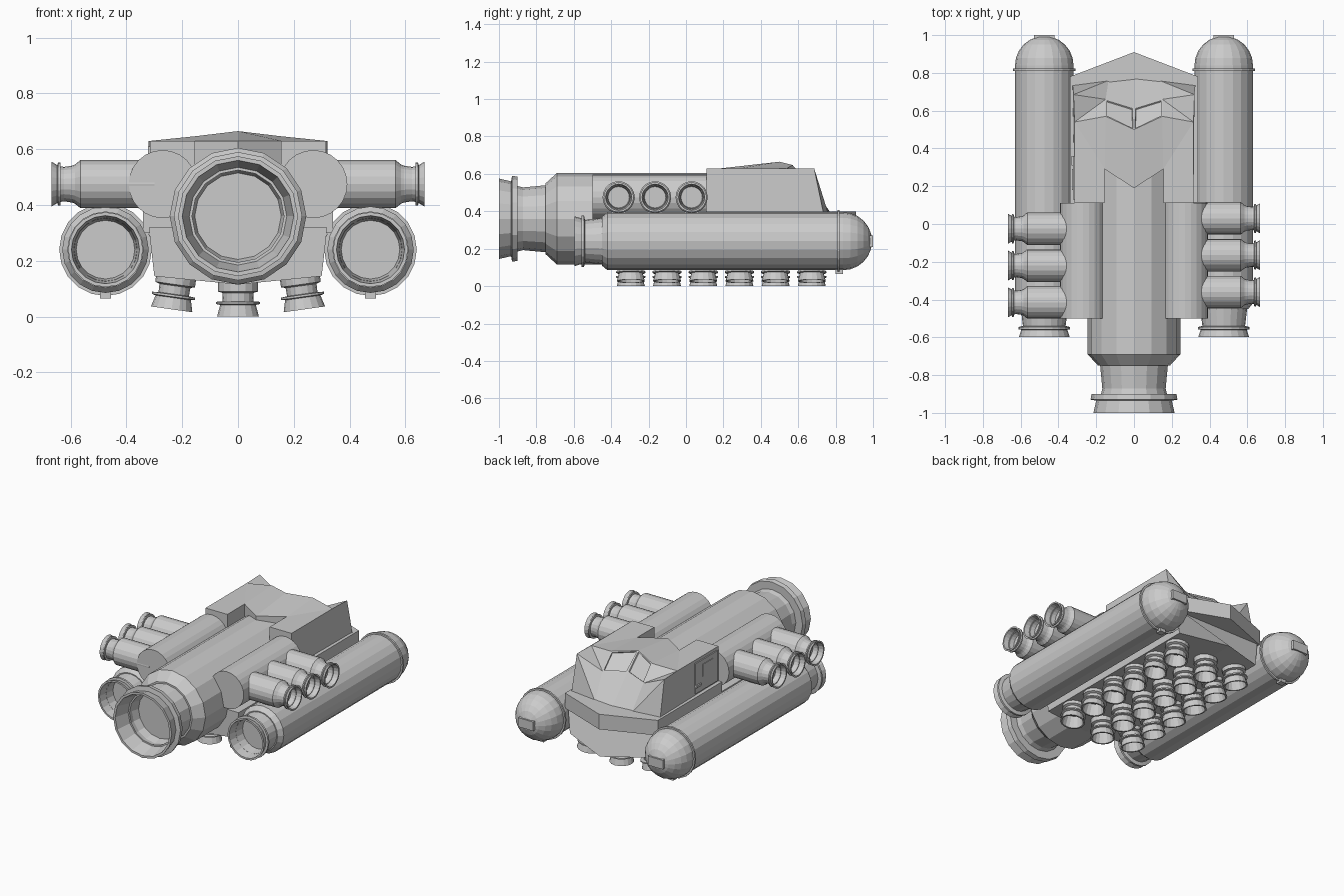
import bpy, bmesh, math
from mathutils import Vector

if "Cube" in bpy.data.objects:
    bpy.data.objects.remove(bpy.data.objects["Cube"])

hull_grey = bpy.data.materials.new("hull_grey")
hull_grey.use_nodes = True
hull_grey.diffuse_color = (0.6, 0.6, 0.6, 1)
hull_grey.node_tree.nodes["Principled BSDF"].inputs["Base Color"].default_value = (0.6, 0.6, 0.6, 1)


def finish(name, bm):
    bmesh.ops.recalc_face_normals(bm, faces=bm.faces)
    mesh = bpy.data.meshes.new(name)
    bm.to_mesh(mesh)
    bm.free()
    mesh.materials.append(hull_grey)
    obj = bpy.data.objects.new(name, mesh)
    bpy.context.collection.objects.link(obj)
    return obj


def lathe(name, profile, origin, axis, sides=16):
    """Revolve (radius, distance) pairs about an axis through origin."""
    turn = Vector((0, 0, 1)).rotation_difference(Vector(axis).normalized())
    bm = bmesh.new()
    rings = []
    for r, t in profile:
        count = sides if r else 1
        angles = [math.tau * i / sides for i in range(count)]
        rings.append([bm.verts.new(Vector(origin) + turn @ Vector(
            (r * math.cos(a), r * math.sin(a), t))) for a in angles])
    for low, high in zip(rings, rings[1:]):
        for i in range(sides):
            j = (i + 1) % sides
            quad = [low[i % len(low)], low[j % len(low)],
                    high[j % len(high)], high[i % len(high)]]
            bm.faces.new(list(dict.fromkeys(quad)))
    return finish(name, bm)


def box(name, low, high):
    bm = bmesh.new()
    bmesh.ops.create_cube(bm, size=1)
    for v in bm.verts:
        v.co = [a + (c + 0.5) * (b - a) for a, b, c in zip(low, high, v.co)]
    return finish(name, bm)


def prism(name, outline, low, high):
    """Extrude an xy outline between two heights."""
    bm = bmesh.new()
    face = bm.faces.new([bm.verts.new((x, y, low)) for x, y in outline])
    top = bmesh.ops.extrude_face_region(bm, geom=[face])["geom"]
    for v in top:
        if isinstance(v, bmesh.types.BMVert):
            v.co.z = high
    return finish(name, bm)


# Main engine with its hollow nozzle
lathe("main_engine", [(0, -0.5), (0.245, -0.5), (0.245, 0.69), (0.19, 0.75), (0, 0.75)],
      (0, 0, 0.36), (0, -1, 0))
lathe("main_nozzle", [(0, 0.74), (0.18, 0.74), (0.165, 0.9), (0.225, 0.9), (0.23, 0.93),
                      (0.2, 0.935), (0.215, 1), (0.2, 1), (0.155, 0.82), (0, 0.82)],
      (0, 0, 0.36), (0, -1, 0))

# Lower hull with pointed bow and shallow keel
prism("bow_deck", [(0, 0.91), (0.34, 0.78), (0.34, 0.11), (-0.34, 0.11), (-0.34, 0.78)], 0.3, 0.4)
bm = bmesh.new()
section = [(-0.32, 0.32), (-0.3, 0.145), (0, 0.115), (0.3, 0.145), (0.32, 0.32)]
back = [bm.verts.new((x, -0.45, z)) for x, z in section]
front = [bm.verts.new((x, 0.9 - abs(x) * 0.38, z)) for x, z in section]
bm.faces.new(back)
bm.faces.new(front)
for i in range(5):
    j = (i + 1) % 5
    bm.faces.new((back[i], back[j], front[j], front[i]))
finish("lower_hull", bm)

# Cabin: one half is listed, the other is mirrored
half = {"rear_low": (0.315, 0.11, 0.32), "rear_top": (0.315, 0.11, 0.63),
        "notch_rear": (0.155, 0.11, 0.63), "notch_rear_low": (0.155, 0.11, 0.4),
        "notch": (0.155, 0.29, 0.63), "notch_low": (0.155, 0.29, 0.4),
        "mid": (0, 0.19, 0.63), "mid_low": (0, 0.19, 0.4),
        "brow": (0.315, 0.54, 0.63), "spike": (0.32, 0.685, 0.63),
        "side_base": (0.325, 0.735, 0.39), "wall_low": (0.32, 0.735, 0.32),
        "glass_top": (0.15, 0.57, 0.647), "peak": (0, 0.5, 0.665),
        "glass_low": (0.15, 0.66, 0.55), "glass_mid": (0, 0.615, 0.565),
        "front_base": (0.135, 0.76, 0.39), "tip": (0, 0.775, 0.39)}
panels = ["rear_low rear_top brow spike side_base wall_low",
          "rear_low rear_top notch_rear notch_rear_low",
          "notch_rear notch_rear_low notch_low notch", "notch notch_low mid_low mid",
          "rear_top notch_rear notch", "rear_top notch brow", "notch glass_top brow",
          "notch mid peak glass_top", "brow glass_top glass_low", "brow glass_low spike",
          "spike glass_low front_base", "spike front_base side_base",
          "glass_low glass_mid tip front_base", "peak glass_mid glass_low glass_top"]
bm = bmesh.new()
panes = []
for side in (1, -1):
    verts = {k: bm.verts.new((x * side, y, z)) for k, (x, y, z) in half.items()}
    for names in panels:
        order = names.split()[::side]
        panes.append(bm.faces.new([verts[n] for n in order]))
bmesh.ops.remove_doubles(bm, verts=bm.verts, dist=0.0005)
bmesh.ops.recalc_face_normals(bm, faces=bm.faces)
glass = [f for f in bm.faces if all(v.co.z > 0.54 and abs(v.co.x) < 0.16 and v.co.y > 0.45
                                    for v in f.verts)]
bmesh.ops.inset_individual(bm, faces=glass, thickness=0.01, depth=0.0)
bmesh.ops.inset_individual(bm, faces=glass, thickness=0.002, depth=-0.008)
finish("cabin", bm)

# Door on the right wall
box("door", (-0.323, 0.13, 0.41), (-0.314, 0.36, 0.61))
box("door_window", (-0.327, 0.18, 0.5), (-0.32, 0.29, 0.58))
box("door_handle", (-0.332, 0.31, 0.45), (-0.32, 0.36, 0.465))

# Long side boosters with domed ends
dome = [(0.155 * math.cos(a), 0.84 + 0.155 * math.sin(a))
        for a in [math.pi / 2 * i / 6 for i in range(6)]] + [(0, 0.995)]
for name, s in (("left", 1), ("right", -1)):
    centre = (s * 0.475, 0, 0.24)
    lathe(name + "_booster", [(0, -0.45), (0.13, -0.45), (0.155, -0.42), (0.155, 0.81),
                              (0.166, 0.81), (0.166, 0.822), (0.155, 0.822)] + dome,
          centre, (0, 1, 0), 20)
    lathe(name + "_booster_nozzle", [(0, 0.44), (0.125, 0.44), (0.113, 0.54), (0.137, 0.545),
                                     (0.137, 0.558), (0.122, 0.56), (0.134, 0.597),
                                     (0.122, 0.597), (0.105, 0.48), (0, 0.48)],
          centre, (0, -1, 0), 20)
    box(name + "_dome_plate", (s * 0.475 - 0.055, 0.95, 0.21), (s * 0.475 + 0.055, 1.0, 0.27))
    box(name + "_dome_tab", (s * 0.475 - 0.02, 0.8, 0.065), (s * 0.475 + 0.02, 0.84, 0.1))

    # Mounting drum and the three sideways thrusters
    lathe(name + "_thruster_drum", [(0, -0.5), (0.122, -0.5), (0.122, 0.11), (0, 0.11)],
          (s * 0.27, 0, 0.475), (0, 1, 0), 24)
    for i in range(3):
        y = (0.03 if s > 0 else -0.025) - 0.195 * i
        lathe(f"{name}_thruster_{i + 1}",
              [(0, 0.3), (0.086, 0.3), (0.086, 0.565), (0.07, 0.585), (0.066, 0.595),
               (0.06, 0.635), (0.077, 0.637), (0.077, 0.645), (0.068, 0.648), (0.08, 0.668),
               (0.07, 0.668), (0.057, 0.6), (0, 0.6)],
              (0, y, 0.475), (s, 0, 0), 20)

# Three rows of downward lift nozzles
for column in (-1, 0, 1):
    for i in range(6):
        lathe(f"lift_nozzle_{column + 2}_{i + 1}",
              [(0, -0.03), (0.072, -0.03), (0.072, 0.025), (0.056, 0.03), (0.055, 0.06),
               (0.078, 0.062), (0.078, 0.07), (0.064, 0.073), (0.075, 0.115),
               (0.065, 0.115), (0.05, 0.04), (0, 0.04)],
              (column * 0.222, -0.295 + 0.1935 * i, 0.115 + 0.025 * abs(column)),
              (column * 0.14, 0, -1))
